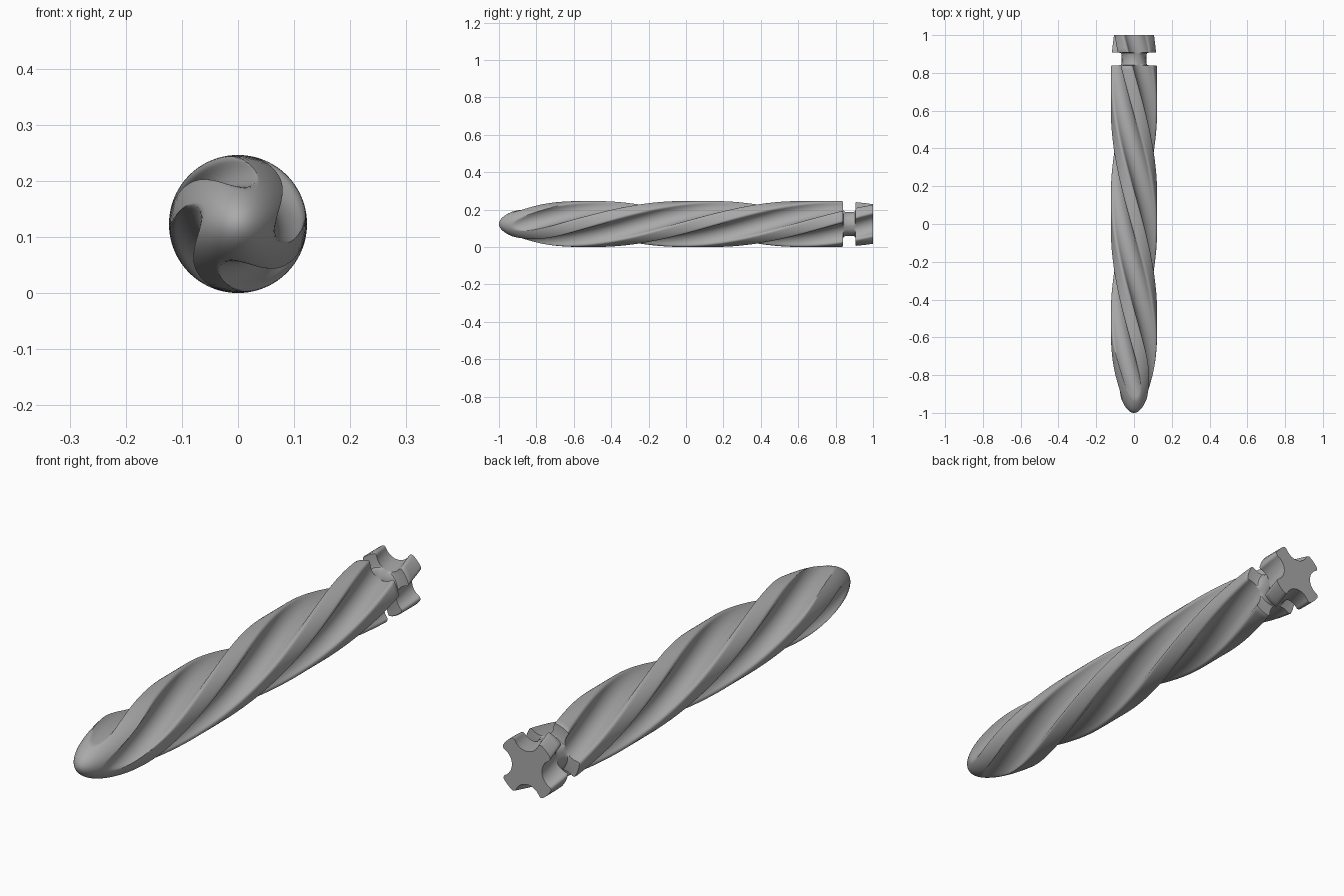
import bpy, bmesh
from math import sin, cos, pi, acos, atan2, hypot, sqrt, radians

cube = bpy.data.objects.get("Cube")
if cube:
    bpy.data.objects.remove(cube)

R = 0.123                      # outer radius
FLUTE_C, FLUTE_R = 0.123, 0.057  # flute circle centre distance and radius
FILLET = 0.012                 # rounding of the ridge edges
CORE = 0.065                   # neck radius
TWIST = (pi / 2) / 0.63        # radians per unit of length
NOSE_Y, NOSE_L = -0.55, 0.45   # start and length of the rounded nose
FREE = 1.0                     # limit that leaves the section uncut


def arc(cx, cy, r, a0, a1, n):
    return [(cx + r * cos(a0 + (a1 - a0) * i / n),
             cy + r * sin(a0 + (a1 - a0) * i / n)) for i in range(n + 1)]


def section():
    """Polar points (angle, radius) of the four-ridged cross-section."""
    a = acos(((R - FILLET) ** 2 + FLUTE_C ** 2 - (FLUTE_R + FILLET) ** 2)
             / (2 * (R - FILLET) * FLUTE_C))
    fx, fy = (R - FILLET) * cos(a), (R - FILLET) * sin(a)
    g = atan2(fy, fx - FLUTE_C)
    half = (arc(FLUTE_C, 0, FLUTE_R, pi, g, 9)
            + arc(fx, fy, FILLET, g - pi, a, 6)[1:]
            + arc(0, 0, R, a, pi / 4, 3)[1:])
    half = [(atan2(y, x), hypot(x, y)) for x, y in half]
    quarter = half + [(pi / 2 - t, r) for t, r in half[-2:0:-1]]
    return [(t + q * pi / 2, r) for q in range(4) for t, r in quarter]


def smooth_min(a, b, k):
    h = max(k - abs(a - b), 0) / k
    return min(a, b) - h * h * k / 4


# Stations along the length: (y, radius limit, blend)
stations = []
for i in range(1, 45):
    t = (pi / 2) * i / 44
    stations.append((NOSE_Y - NOSE_L * cos(t), R * sin(t), 0.012 * cos(t) * sin(t) + 1e-6))
stations += [(NOSE_Y + (0.835 - NOSE_Y) * i / 70, FREE, 1e-6) for i in range(1, 71)]
neck = [(0.0, R - 0.003), (0.0, 0.077), (0.003, 0.069), (0.011, CORE)]
stations += [(0.840 + d, r, 1e-6) for d, r in neck]
stations += [(0.907 - d, r, 1e-6) for d, r in reversed(neck)]
stations += [(0.912 + 0.088 * i / 5, FREE, 1e-6) for i in range(6)]

# Twisted loft
bm = bmesh.new()
profile = section()
rings = []
for y, limit, blend in stations:
    turn = TWIST * (y - 0.065) + pi / 4
    ring = []
    for t, r in profile:
        r = smooth_min(r, limit, blend)
        ring.append(bm.verts.new((r * cos(t + turn), y, R + r * sin(t + turn))))
    rings.append(ring)
n = len(profile)
for lo, hi in zip(rings, rings[1:]):
    for i in range(n):
        j = (i + 1) % n
        bm.faces.new((lo[i], hi[i], hi[j], lo[j]))
tip = bm.verts.new((0, NOSE_Y - NOSE_L, R))
for i in range(n):
    bm.faces.new((tip, rings[0][i], rings[0][(i + 1) % n]))
bm.faces.new(rings[-1])
bmesh.ops.remove_doubles(bm, verts=bm.verts, dist=1e-5)
bmesh.ops.recalc_face_normals(bm, faces=bm.faces)

mesh = bpy.data.meshes.new("fluted_shaft")
bm.to_mesh(mesh)
bm.free()
shaft = bpy.data.objects.new("fluted_shaft", mesh)
bpy.context.collection.objects.link(shaft)

# Plain grey
mat = bpy.data.materials.new("plain_grey")
mat.use_nodes = True
color = (0.4, 0.4, 0.4, 1)
mat.diffuse_color = color
mat.node_tree.nodes["Principled BSDF"].inputs["Base Color"].default_value = color
mesh.materials.append(mat)

bpy.context.view_layer.objects.active = shaft
shaft.select_set(True)
bpy.ops.object.shade_smooth_by_angle(angle=radians(35))
